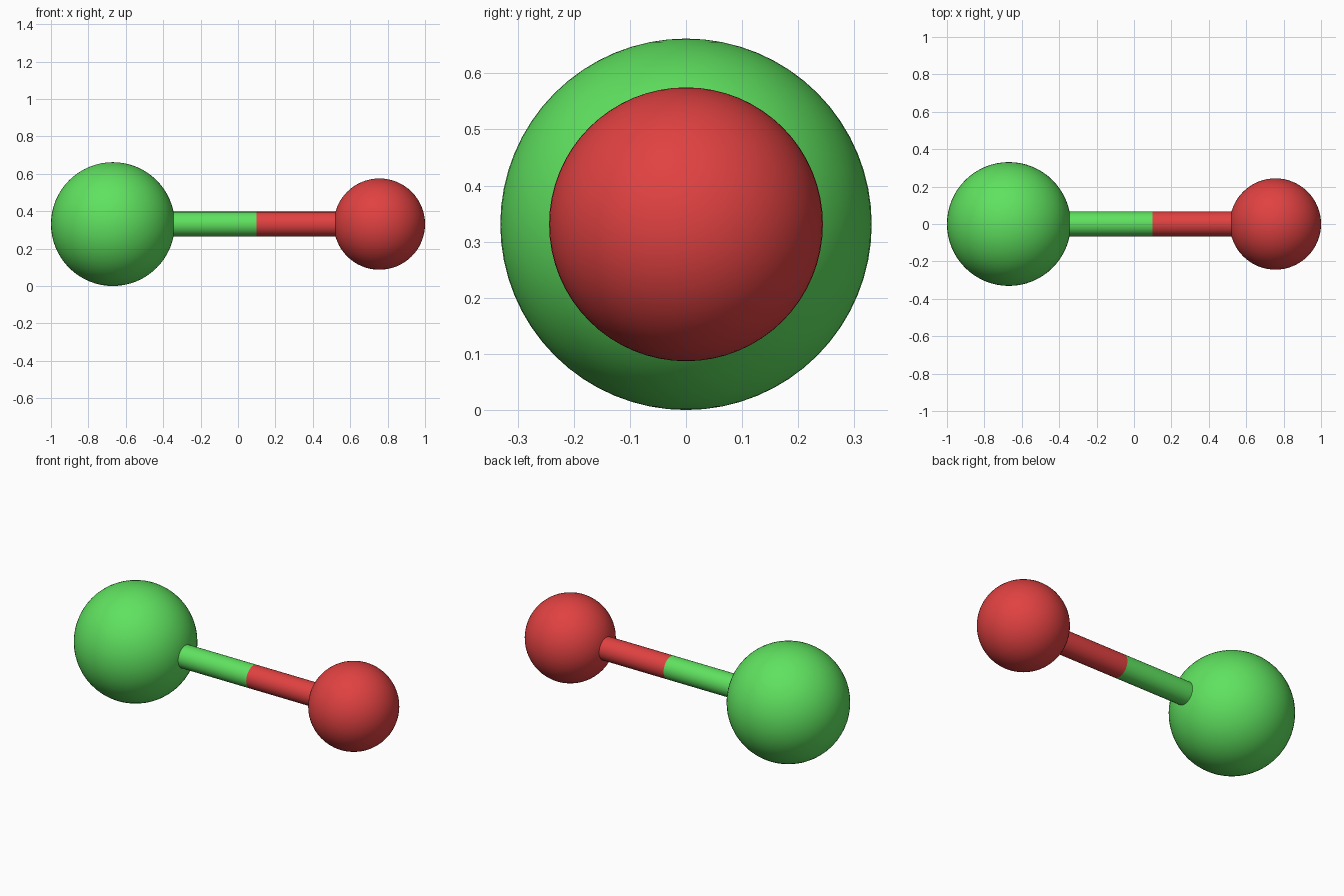
import bpy, math

if "Cube" in bpy.data.objects:
    bpy.data.objects.remove(bpy.data.objects["Cube"])

Z = 0.331          # height of the shared axis
SPLIT = 0.10       # where the bond changes colour
BOND_R = 0.066


def material(name, rgb):
    m = bpy.data.materials.new(name)
    m.diffuse_color = (*rgb, 1)
    m.use_nodes = True
    m.node_tree.nodes["Principled BSDF"].inputs["Base Color"].default_value = m.diffuse_color
    return m


def finish(name, mat):
    ob = bpy.context.object
    ob.name = name
    ob.data.materials.append(mat)
    bpy.ops.object.shade_smooth_by_angle()


def atom(name, x, r, mat):
    bpy.ops.mesh.primitive_uv_sphere_add(segments=64, ring_count=32, radius=r, location=(x, 0, Z))
    finish(name, mat)


def half_bond(name, x0, x1, mat):
    bpy.ops.mesh.primitive_cylinder_add(
        vertices=48, radius=BOND_R, depth=x1 - x0, end_fill_type='NOTHING',
        location=((x0 + x1) / 2, 0, Z), rotation=(0, math.pi / 2, 0))
    finish(name, mat)


green = material("green", (0.115, 0.76, 0.115))
red = material("red", (0.75, 0.053, 0.053))

# Two balls joined by a two-tone rod
atom("large_ball", -0.669, 0.331, green)
atom("small_ball", 0.756, 0.244, red)
half_bond("green_half_rod", -0.669, SPLIT, green)
half_bond("red_half_rod", SPLIT, 0.756, red)
